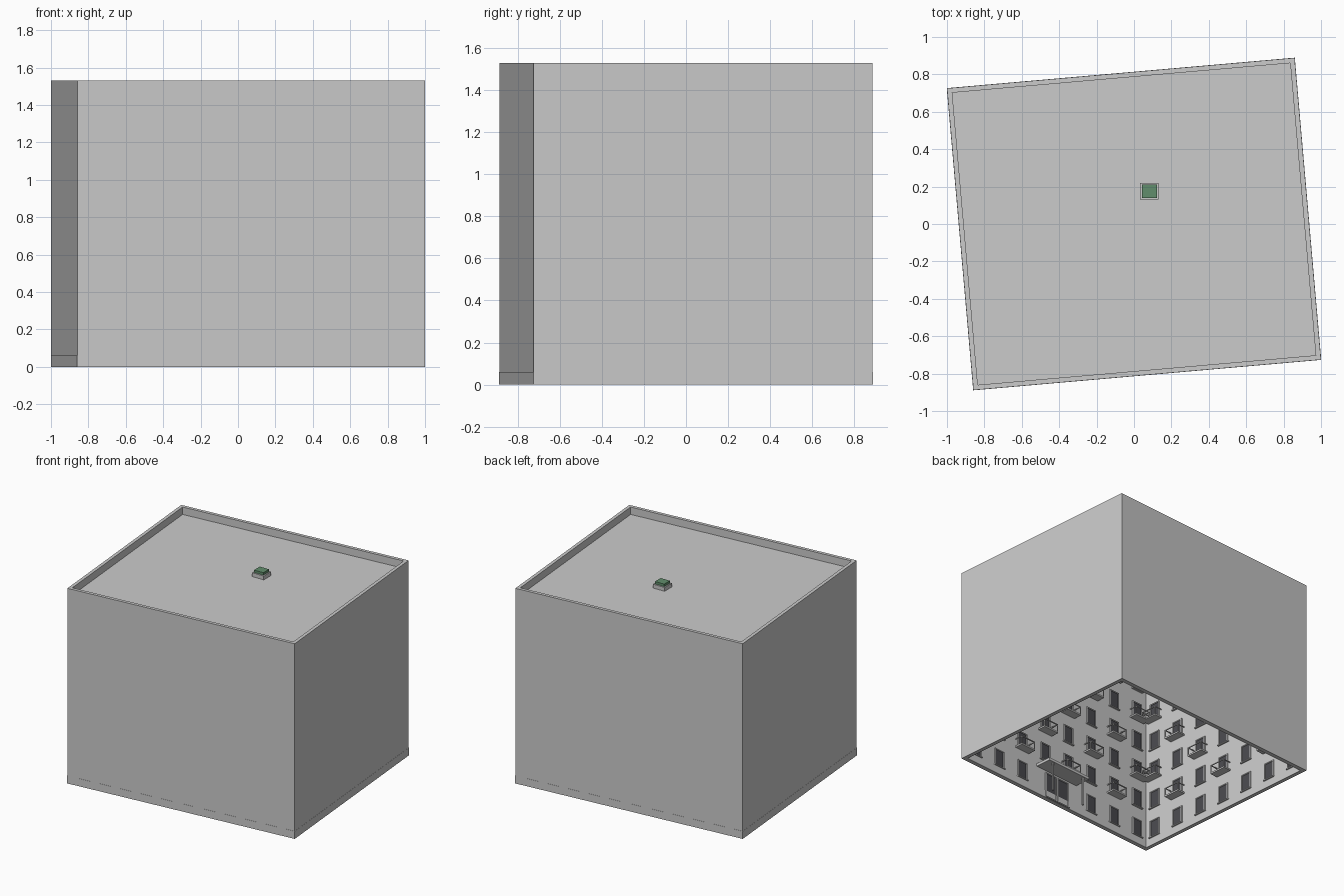
import bpy, bmesh
from math import radians
from mathutils import Matrix, Vector

if "Cube" in bpy.data.objects:
    bpy.data.objects.remove(bpy.data.objects["Cube"])

LX, LY, TOP, ROOF = 1.866, 1.62, 1.53, 1.472
T = 0.026                       # wall thickness
TURN = Matrix.Rotation(radians(5), 4, 'Z')


def material(name, col):
    m = bpy.data.materials.new(name)
    m.diffuse_color = (*col, 1)
    m.use_nodes = True
    m.node_tree.nodes["Principled BSDF"].inputs["Base Color"].default_value = m.diffuse_color
    return m


GLASS = material("dark_glass", (0.07, 0.07, 0.08))
GREEN = material("green_cap", (0.12, 0.27, 0.15))
parts = {}


def box(part, x0, x1, y0, y1, z0, z1, mat=Matrix()):
    """Add a box, given by its limits, to the named part."""
    bm = parts.setdefault(part, bmesh.new())
    size = Matrix.Diagonal((x1 - x0, y1 - y0, z1 - z0, 1))
    mid = Vector(((x0 + x1) / 2, (y0 + y1) / 2, (z0 + z1) / 2))
    bmesh.ops.create_cube(bm, size=1, matrix=mat @ Matrix.Translation(mid) @ size)


def ring(part, z0, z1, thick, grow=0.0):
    """Four mitre-free wall strips around the plan."""
    hx, hy = LX / 2 + grow, LY / 2 + grow
    bm = parts.setdefault(part, bmesh.new())
    loops = []
    for d, z in ((0, z0), (0, z1), (thick, z1), (thick, z0)):
        a, b = hx - d, hy - d
        loops.append([bm.verts.new(TURN @ Vector(p)) for p in
                      ((-a, -b, z), (a, -b, z), (a, b, z), (-a, b, z))])
    for k in range(4):
        lo, hi = loops[k], loops[(k + 1) % 4]
        for i in range(4):
            j = (i + 1) % 4
            bm.faces.new((lo[i], lo[j], hi[j], hi[i]))


def window(u, z, m, w=0.084, h=0.125):
    b = 0.008
    box("window_panes", u - w/2, u + w/2, -0.002, 0.003, z - h/2, z + h/2, m)
    for s in (-1, 1):
        e = u + s * w / 2
        box("window_frames", e - b/2, e + b/2, -0.002, 0.008, z - h/2, z + h/2, m)
    box("window_frames", u - w/2 - b/2, u + w/2 + b/2, -0.002, 0.008, z + h/2, z + h/2 + b, m)
    box("window_sills", u - w/2 - 0.01, u + w/2 + 0.01, -0.002, 0.014, z - h/2 - b, z - h/2, m)


def balcony(u, z, m, w=0.135, d=0.065):
    box("balcony_slabs", u - w/2, u + w/2, -0.002, d, z - 0.012, z, m)
    r = 0.003
    for s in (-1, 1):
        e = u + s * (w/2 - r)
        box("balcony_rails", e - r, e + r, d - 2*r, d, z, z + 0.06, m)
        box("balcony_rails", e - r, e + r, 0, d, z + 0.054, z + 0.06, m)
    box("balcony_rails", u - w/2, u + w/2, d - 2*r, d, z + 0.054, z + 0.06, m)


# outer shell, parapet and plinth
ring("outer_walls", 0, ROOF, T)
ring("parapet", ROOF, TOP, T)
ring("plinth", 0, 0.06, T + 0.006, 0.001)
box("roof_slab", -LX/2 + T, LX/2 - T, -LY/2 + T, LY/2 - T, ROOF - 0.02, ROOF, TURN)

# roof hatch
box("hatch_base", 0.032, 0.132, 0.13, 0.22, ROOF, ROOF + 0.03)
box("hatch_cap", 0.042, 0.122, 0.14, 0.21, ROOF + 0.03, ROOF + 0.05)

# windows and balconies on the inward faces: (length, distance, turn, columns)
walls = ((LX, LY, 0, 8), (LY, LX, -90, 7), (LX, LY, 180, 8), (LY, LX, 90, 7))
for k, (length, depth, ang, cols) in enumerate(walls):
    m = TURN @ Matrix.Rotation(radians(ang), 4, 'Z') @ Matrix.Translation((0, -depth/2 + T, 0))
    for c in range(cols):
        u = (c - (cols - 1) / 2) * 0.232
        for f in range(6):
            z = 0.13 + 0.24 * f
            if k == 0 and f == 0 and c in (3, 4):
                continue        # entrance sits here
            window(u, z, m)
            if f and (c + f) % 2 == 0:
                balcony(u, z - 0.065, m)

    # entrance doors with canopy on two posts
    if k == 0:
        for u in (-0.06, 0.06):
            window(u, 0.105, m, 0.1, 0.19)
        box("entrance_canopy", -0.2, 0.2, -0.002, 0.13, 0.225, 0.245, m)
        for u in (-0.15, 0.15):
            box("canopy_posts", u - 0.006, u + 0.006, 0.108, 0.12, 0, 0.225, m)

# turn every collected part into an object
for name, bm in parts.items():
    bmesh.ops.recalc_face_normals(bm, faces=bm.faces)
    me = bpy.data.meshes.new(name)
    bm.to_mesh(me)
    bm.free()
    ob = bpy.data.objects.new(name, me)
    bpy.context.collection.objects.link(ob)
    if name == "window_panes":
        me.materials.append(GLASS)
    if name == "hatch_cap":
        me.materials.append(GREEN)
